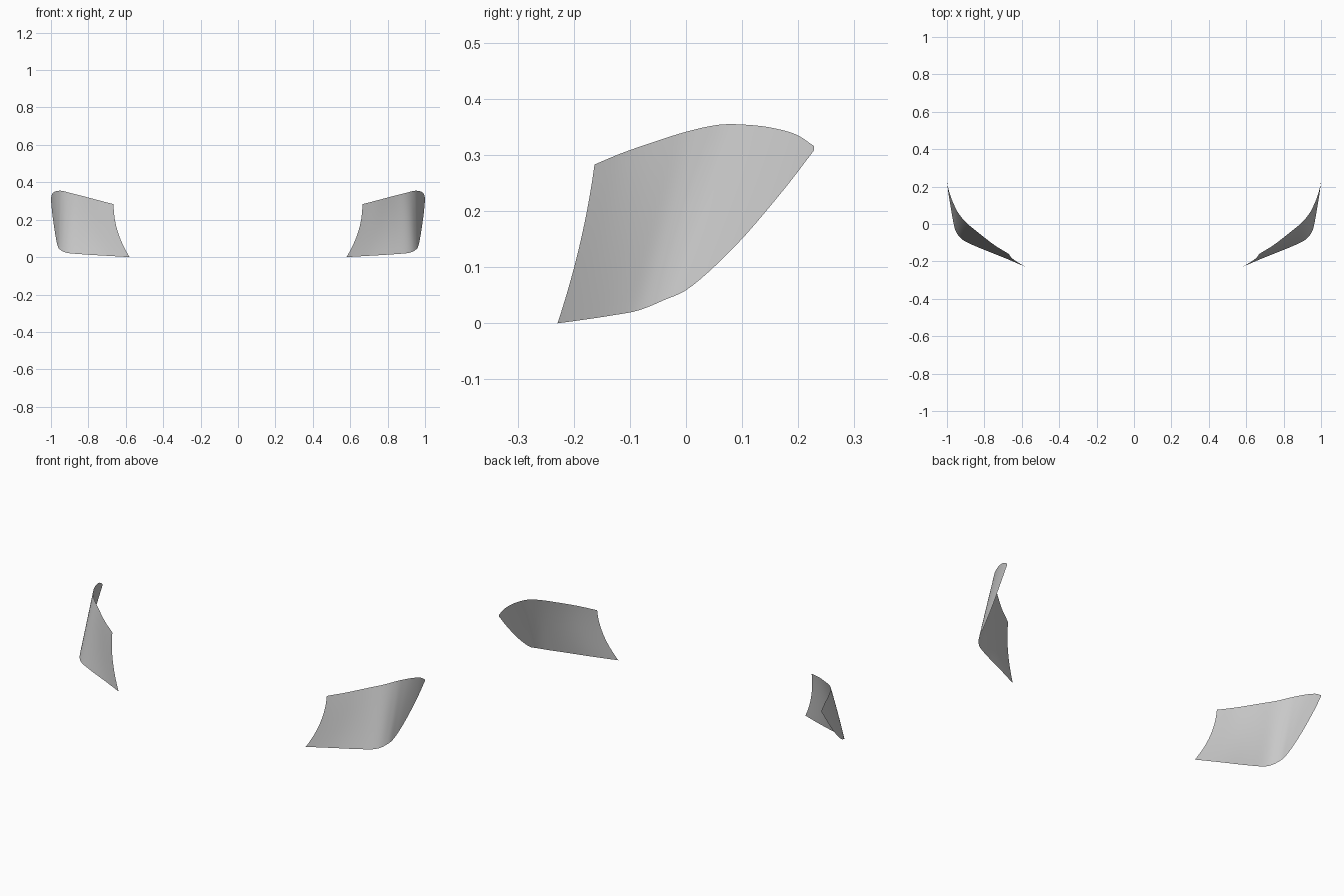
import bpy, bmesh
from mathutils import Vector

if "Cube" in bpy.data.objects:
    bpy.data.objects.remove(bpy.data.objects["Cube"])

# Edge profiles of one curved lens panel, from inner end to the rear tip
TOP = [(.665, -.163, .283), (.75, -.11, .305), (.84, -.04, .329), (.90, .01, .344),
       (.94, .06, .354), (.963, .105, .354), (.981, .15, .349), (.994, .195, .337), (1, .228, .316)]
BOTTOM = [(.58, -.229, 0), (.70, -.178, .007), (.83, -.126, .015), (.915, -.085, .023),
          (.952, -.04, .041), (.966, .01, .066), (.98, .09, .140), (.993, .17, .233), (1, .228, .308)]
INNER_BOW = Vector((.022, .007, 0))   # bow of the inner end
NU, NV = 40, 12


def spline(points, t):
    """Catmull-Rom through points, t in 0..1"""
    p = [Vector(q) for q in points]
    p = [2 * p[0] - p[1]] + p + [2 * p[-1] - p[-2]]
    f = t * (len(points) - 1)
    i = min(int(f), len(points) - 2)
    f -= i
    a, b, c, d = p[i:i + 4]
    return .5 * (2 * b + (c - a) * f + (2 * a - 5 * b + 4 * c - d) * f ** 2
                 + (3 * b - a - 3 * c + d) * f ** 3)


def lens(name, side):
    bm = bmesh.new()
    grid = []
    for i in range(NU + 1):
        u = i / NU
        lo, hi = spline(BOTTOM, u), spline(TOP, u)
        column = []
        for j in range(NV + 1):
            v = j / NV
            p = lo.lerp(hi, v) + INNER_BOW * (4 * v * (1 - v) * max(0, 1 - 2 * u))
            column.append(bm.verts.new((p.x * side, p.y, p.z)))
        grid.append(column)
    for i in range(NU):
        for j in range(NV):
            quad = [grid[i][j], grid[i + 1][j], grid[i + 1][j + 1], grid[i][j + 1]]
            face = bm.faces.new(quad if side > 0 else quad[::-1])
            face.smooth = True
    mesh = bpy.data.meshes.new(name)
    bm.to_mesh(mesh)
    bm.free()
    obj = bpy.data.objects.new(name, mesh)
    bpy.context.collection.objects.link(obj)


# Mirrored pair of wrap-around lens panels
lens("right_lens_panel", 1)
lens("left_lens_panel", -1)
